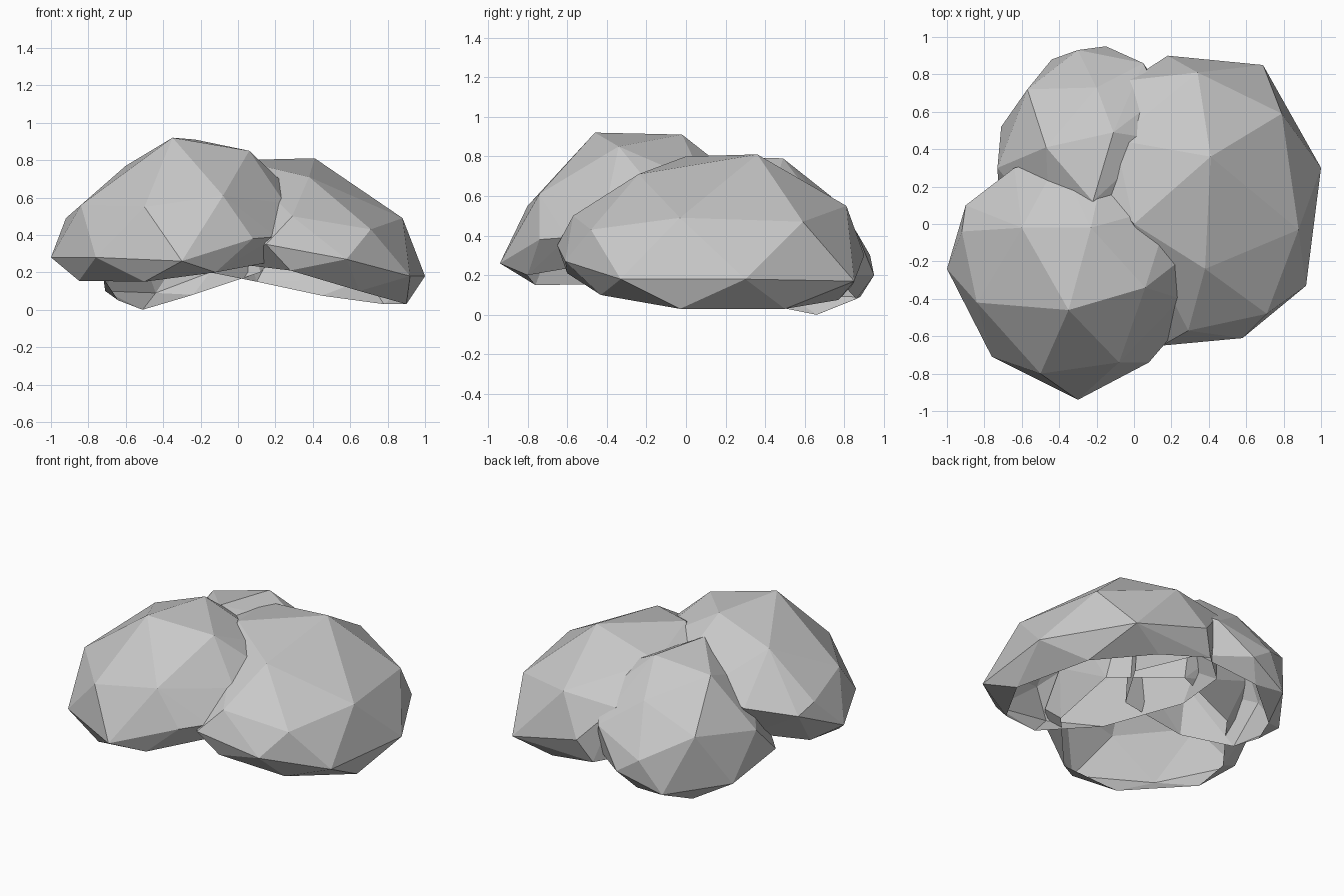
import bpy
import bmesh
from mathutils import Vector

# Remove the default cube
default_cube = bpy.data.objects.get("Cube")
if default_cube:
    bpy.data.objects.remove(default_cube, do_unlink=True)


def make_material(name, value):
    material = bpy.data.materials.new(name)
    material.use_nodes = True
    colour = (value, value, value, 1)
    material.diffuse_color = colour
    shader = material.node_tree.nodes["Principled BSDF"]
    shader.inputs["Base Color"].default_value = colour
    shader.inputs["Roughness"].default_value = 0.9
    return material


def make_lobe(name, rim, crown, material):
    """Faceted hollow dome: hull over a rim outline and crown points, open below."""
    bm = bmesh.new()
    rim_verts = {bm.verts.new(Vector(point)) for point in rim}
    for point in crown:
        bm.verts.new(Vector(point))
    bmesh.ops.convex_hull(bm, input=list(bm.verts), use_existing_faces=False)
    bmesh.ops.recalc_face_normals(bm, faces=list(bm.faces))

    # Open the underside by dropping the cap that spans the rim
    cap = [face for face in bm.faces
           if face.normal.z < -0.96
           or (face.normal.z < -0.2 and all(vert in rim_verts for vert in face.verts))]
    bmesh.ops.delete(bm, geom=cap, context="FACES")
    loose = [vert for vert in bm.verts if not vert.link_faces]
    bmesh.ops.delete(bm, geom=loose, context="VERTS")

    mesh = bpy.data.meshes.new(name)
    bm.to_mesh(mesh)
    bm.free()
    mesh.materials.append(material)
    lobe = bpy.data.objects.new(name, mesh)
    bpy.context.scene.collection.objects.link(lobe)
    return lobe


grey = make_material("pale grey", 0.58)

# Tall lobe at the front right
make_lobe(
    "front_lobe",
    rim=[(-.85, -.4, .155), (-.82, -.14, .17), (-.5, -.76, .15), (-.12, -.8, .2),
         (.2, -.45, .26), (.22, 0, .34), (-.15, .3, .34), (-.6, .16, .27)],
    crown=[(-1, -.24, .28), (-.76, -.71, .28), (-.3, -.94, .26), (.08, -.74, .38),
           (-.84, -.42, .56), (-.5, -.8, .55), (-.08, -.74, .61), (.25, -.4, .57),
           (-.35, -.46, .92), (.06, -.34, .85), (-.23, -.02, .91), (.24, -.2, .68),
           (-.92, -.04, .49), (-.9, .1, .44), (-.6, -.02, .77), (-.64, .3, .5),
           (-.4, .35, .6), (-.15, .35, .62), (.2, .1, .66), (.2, -.6, .39)],
    material=grey)

# Broad lobe along the left side
make_lobe(
    "side_lobe",
    rim=[(.28, -.6, .21), (.65, -.43, .1), (.9, -.03, .03), (.78, .5, .03),
         (.45, .77, .075), (.1, .84, .15), (-.15, .6, .2), (-.22, .2, .23),
         (-.05, -.35, .25)],
    crown=[(.15, -.65, .35), (.58, -.61, .27), (.92, -.33, .18), (1, .3, .18),
           (.69, .85, .17), (.18, .9, .3), (.29, -.57, .5), (.71, -.48, .43),
           (.88, -.03, .49), (.79, .59, .47), (.34, .81, .55), (-.02, .77, .52),
           (.38, -.24, .71), (.41, .36, .81), (0, 0, .8), (-.1, .45, .73),
           (-.18, .2, .72), (-.27, .25, .45)],
    material=grey)

# Small lobe at the back right
make_lobe(
    "back_lobe",
    rim=[(-.72, .08, .17), (-.64, .41, .05), (-.51, .66, 0), (-.24, .86, .08),
         (.12, .75, .2), (.2, .25, .28), (0, -.08, .28), (-.45, -.1, .23)],
    crown=[(-.73, .3, .38), (-.71, .52, .1), (-.57, .72, .45), (-.44, .88, .09),
           (-.3, .93, .3), (-.15, .95, .2), (.05, .86, .42), (-.47, .41, .72),
           (-.2, .73, .6), (-.11, .49, .79), (-.22, .12, .8), (.14, .45, .66),
           (.14, .68, .54), (.22, .3, .55), (0, -.05, .6), (-.45, -.05, .55)],
    material=grey)
